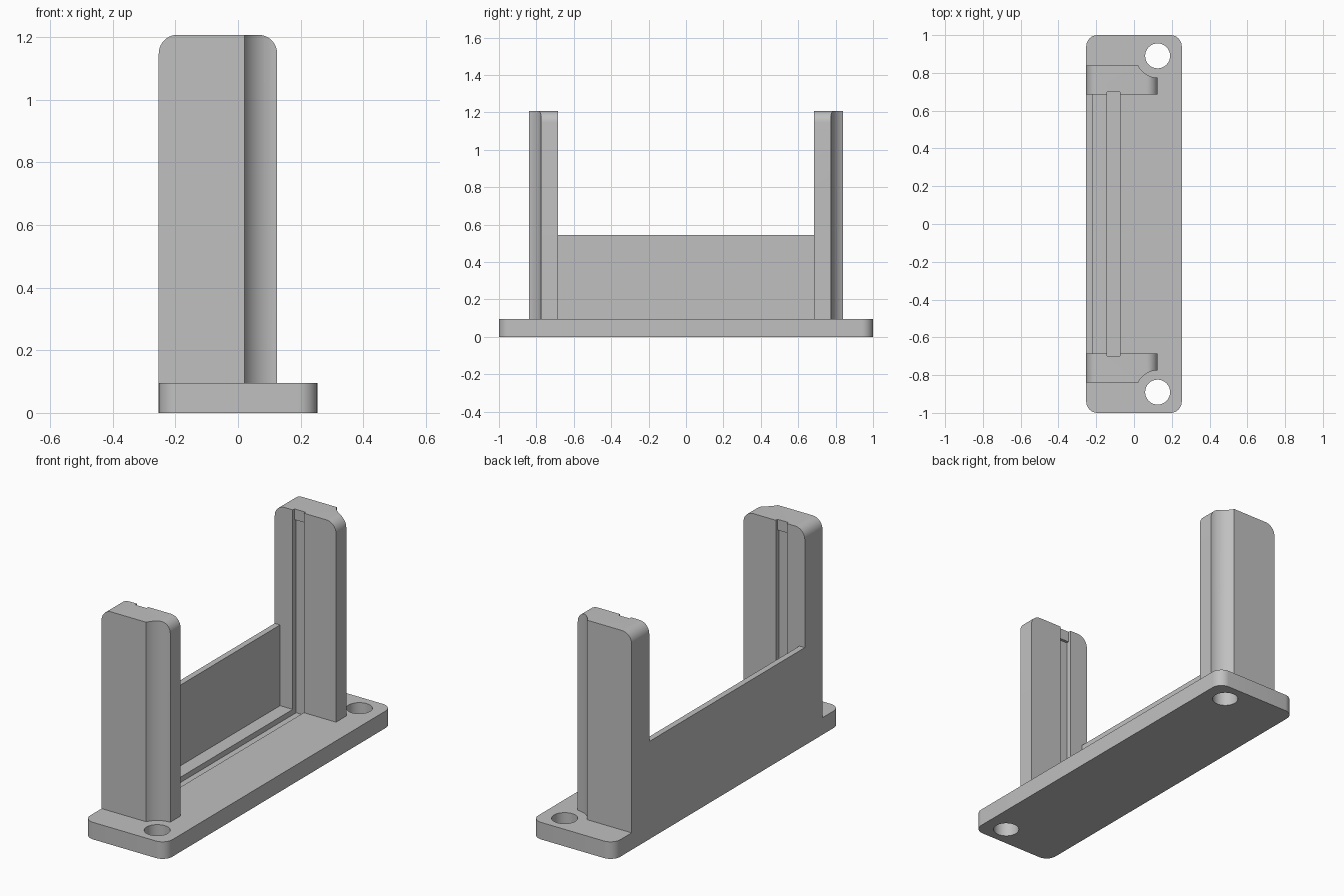
import bpy
import bmesh
from math import sin, cos, pi, atan2
from mathutils import Vector

cube = bpy.data.objects.get("Cube")
if cube:
    bpy.data.objects.remove(cube, do_unlink=True)

grey = bpy.data.materials.new("light grey plastic")
grey.use_nodes = True
colour = (0.53, 0.53, 0.53, 1)
grey.diffuse_color = colour
grey.node_tree.nodes["Principled BSDF"].inputs["Base Color"].default_value = colour

# Shared dimensions
HALF_W, BASE_TOP, POST_TOP = 0.253, 0.095, 1.207
POST_IN, POST_OUT, POST_X = 0.685, 0.84, 0.125
HOLE = Vector((0.125, 0.89))
HOLE_R, RELIEF_R, ROUND = 0.066, 0.115, 0.06
SLOT_X = (-0.142, -0.074)


def arc(cx, cy, r, a0, a1, steps=10):
    return [(cx + r * cos(a0 + (a1 - a0) * i / steps),
             cy + r * sin(a0 + (a1 - a0) * i / steps)) for i in range(steps + 1)]


def rounded_rect(x0, x1, y0, y1, r):
    corners = [(x1 - r, y1 - r), (x0 + r, y1 - r), (x0 + r, y0 + r), (x1 - r, y0 + r)]
    pts = []
    for i, (cx, cy) in enumerate(corners):
        pts += arc(cx, cy, r, i * pi / 2, (i + 1) * pi / 2)
    return pts


def prism(name, outline, lo, hi, axis="z"):
    """Extrude a closed outline along z (xy outline) or y (xz outline)."""
    bm = bmesh.new()
    verts = [bm.verts.new((a, b, lo) if axis == "z" else (a, lo, b)) for a, b in outline]
    face = bm.faces.new(verts)
    grown = bmesh.ops.extrude_face_region(bm, geom=[face])["geom"]
    move = Vector((0, 0, hi - lo)) if axis == "z" else Vector((0, hi - lo, 0))
    bmesh.ops.translate(bm, vec=move, verts=[v for v in grown if isinstance(v, bmesh.types.BMVert)])
    bmesh.ops.recalc_face_normals(bm, faces=bm.faces)
    mesh = bpy.data.meshes.new(name)
    bm.to_mesh(mesh)
    bm.free()
    mesh.materials.append(grey)
    obj = bpy.data.objects.new(name, mesh)
    bpy.context.collection.objects.link(obj)
    return obj


def box(name, x, y, z):
    return prism(name, [(x[0], y[0]), (x[1], y[0]), (x[1], y[1]), (x[0], y[1])], *z)


def activate(obj):
    bpy.ops.object.select_all(action="DESELECT")
    obj.select_set(True)
    bpy.context.view_layer.objects.active = obj


def carve(obj, cutter, operation="DIFFERENCE"):
    mod = obj.modifiers.new("carve", "BOOLEAN")
    mod.object, mod.operation, mod.solver = cutter, operation, "EXACT"
    activate(obj)
    bpy.ops.object.modifier_apply(modifier=mod.name)
    bpy.data.objects.remove(cutter, do_unlink=True)


def finish(obj):
    activate(obj)
    bpy.ops.object.shade_smooth_by_angle(angle=pi / 6)


# Base plate with two screw holes and a long board slot
base = prism("base_plate", rounded_rect(-HALF_W, HALF_W, -1, 1, ROUND), 0, BASE_TOP)
for side in (-1, 1):
    carve(base, prism("hole_cutter", arc(HOLE.x, side * HOLE.y, HOLE_R, 0, 2 * pi, 40)[:-1], -0.1, 0.3))
carve(base, box("slot_cutter", SLOT_X, (-POST_IN - 0.03, POST_IN + 0.03), (BASE_TOP - 0.03, 0.3)))
finish(base)

# Low wall between the posts
finish(box("low_wall", (-HALF_W, -0.22), (-POST_IN, POST_IN), (BASE_TOP, 0.545)))

# Posts: screw relief on the outside, rounded top, board slot on the inside
for side, name in ((-1, "front_post"), (1, "back_post")):
    start = atan2(-RELIEF_R, 0)
    dy = POST_OUT - HOLE.y
    end = atan2(dy, -(RELIEF_R ** 2 - dy ** 2) ** 0.5)
    plan = [(-HALF_W, POST_OUT), (-HALF_W, POST_IN), (POST_X, POST_IN)]
    plan += arc(HOLE.x, HOLE.y, RELIEF_R, start, end, 12)
    post = prism(name, [(x, side * y) for x, y in plan], BASE_TOP, POST_TOP)
    side_view = rounded_rect(-HALF_W, POST_X, -0.5, POST_TOP, ROUND)
    carve(post, prism("top_rounder", side_view, -1.2, 1.2, "y"), "INTERSECT")
    for depth, top in ((0.03, POST_TOP - 0.06), (0.015, POST_TOP + 0.1)):
        reach = sorted((side * 0.5, side * (POST_IN + depth)))
        carve(post, box("slot_cutter", SLOT_X, reach, (0, top)))
    finish(post)
